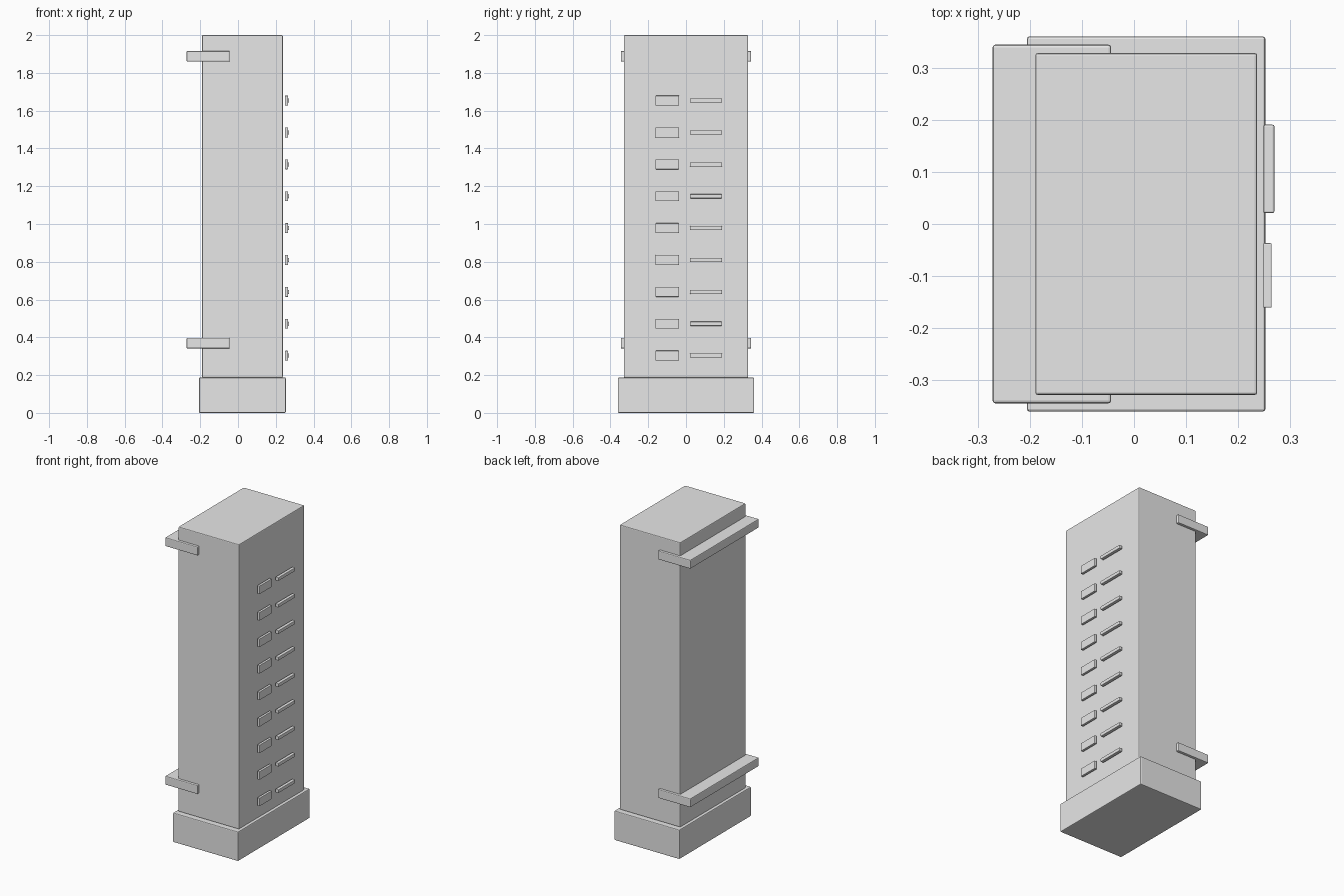
import bpy
import bmesh

if "Cube" in bpy.data.objects:
    bpy.data.objects.remove(bpy.data.objects["Cube"])

grey = bpy.data.materials.new("plain grey")
grey.diffuse_color = (0.8, 0.8, 0.8, 1)
grey.use_nodes = True
grey.node_tree.nodes["Principled BSDF"].inputs["Base Color"].default_value = grey.diffuse_color


def box(name, x, y, z, bevel=0.005):
    """Softly bevelled box from its (min, max) range on each axis."""
    bm = bmesh.new()
    bmesh.ops.create_cube(bm, size=1)
    for v in bm.verts:
        for i, (lo, hi) in enumerate((x, y, z)):
            v.co[i] = hi if v.co[i] > 0 else lo
    mesh = bpy.data.meshes.new(name)
    bm.to_mesh(mesh)
    bm.free()
    mesh.materials.append(grey)
    ob = bpy.data.objects.new(name, mesh)
    bpy.context.collection.objects.link(ob)
    mod = ob.modifiers.new("soft edges", 'BEVEL')
    mod.width = bevel
    mod.segments = 2
    return ob


# Plinth and tall cabinet
box("plinth", (-0.206, 0.253), (-0.361, 0.361), (0, 0.187))
box("cabinet", (-0.19, 0.237), (-0.329, 0.329), (0.187, 2.0))

# Wall brackets wrapping the back of the cabinet
for label, z in (("lower", 0.369), ("upper", 1.888)):
    box(label + "_bracket", (-0.272, -0.044), (-0.345, 0.345),
        (z - 0.028, z + 0.028))

# Column of drawer labels and pull handles, standing just off the side face
for i in range(9):
    z = 0.303 + 0.1688 * i
    box(f"drawer_label_{i + 1}", (0.249, 0.265), (-0.161, -0.037),
        (z - 0.026, z + 0.026), 0.002)
    box(f"drawer_handle_{i + 1}", (0.249, 0.27), (0.021, 0.191),
        (z - 0.011, z + 0.011), 0.003)
